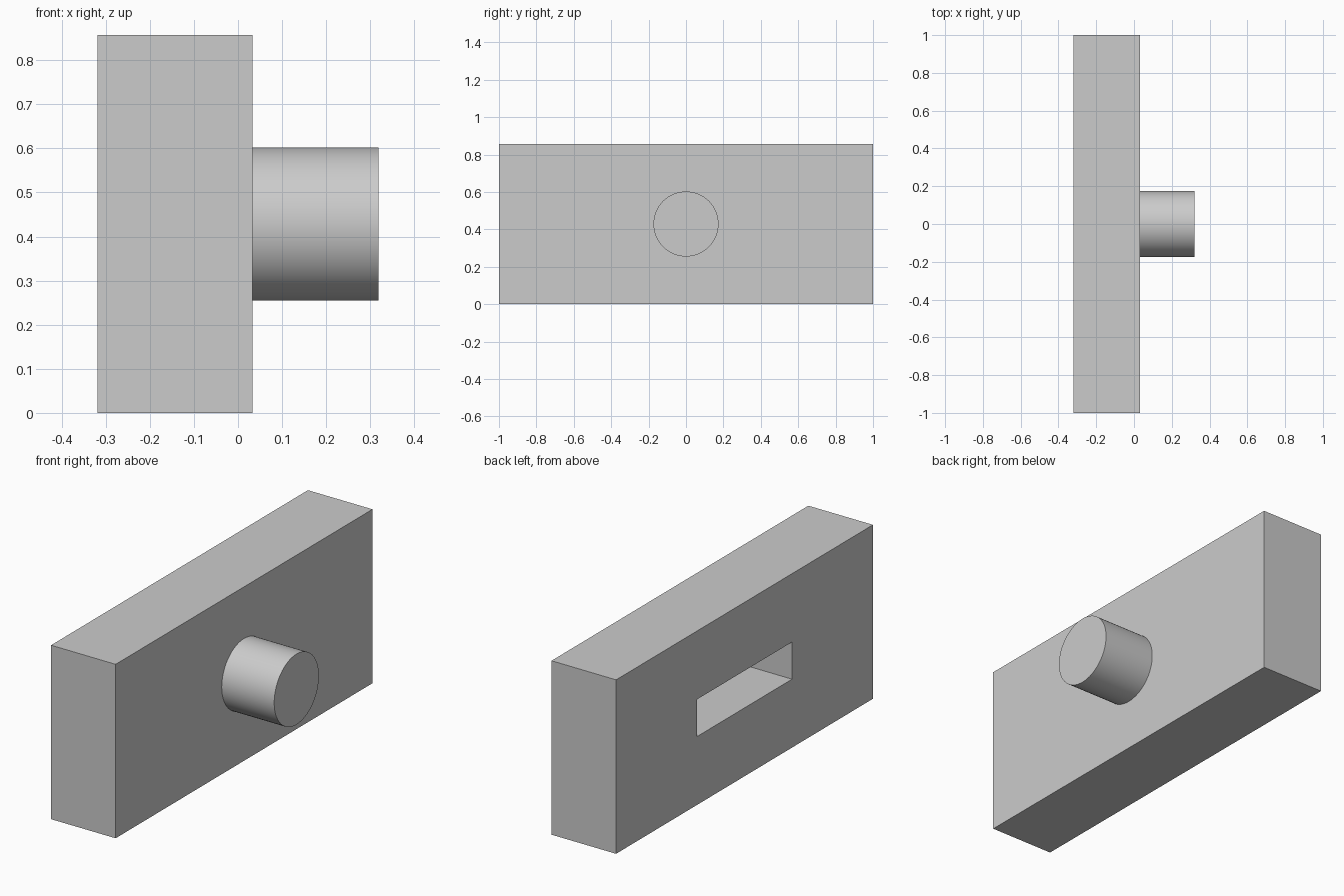
import bpy
import bmesh
from math import radians
from mathutils import Matrix, Vector

if "Cube" in bpy.data.objects:
    bpy.data.objects.remove(bpy.data.objects["Cube"], do_unlink=True)

UNIT = 2 / 7
HEIGHT = 3 * UNIT
MID_Z = HEIGHT / 2
BACK_X, FACE_X, TIP_X = -0.319, 0.033, 0.319
STUD_RADIUS = 0.174
SLOT_HALF_LENGTH, SLOT_HALF_HEIGHT = 0.37, 0.0915
SLOT_DEPTH = UNIT

grey = bpy.data.materials.new("light_grey")
grey.use_nodes = True
colour = (0.6, 0.6, 0.6, 1)
grey.diffuse_color = colour
grey.node_tree.nodes["Principled BSDF"].inputs["Base Color"].default_value = colour


def add_object(name, bm):
    bmesh.ops.recalc_face_normals(bm, faces=bm.faces[:])
    mesh = bpy.data.meshes.new(name)
    bm.to_mesh(mesh)
    bm.free()
    mesh.materials.append(grey)
    obj = bpy.data.objects.new(name, mesh)
    bpy.context.collection.objects.link(obj)
    return obj


# Block
bm = bmesh.new()
size = Vector((FACE_X - BACK_X, 2, HEIGHT))
centre = Vector(((FACE_X + BACK_X) / 2, 0, MID_Z))
bmesh.ops.create_cube(bm, size=1, matrix=Matrix.Translation(centre) @ Matrix.Diagonal(size).to_4x4())

# Slot: inset the side face to the opening, then push it inward
side = min(bm.faces, key=lambda f: f.calc_center_median().x)
bmesh.ops.inset_individual(bm, faces=[side], thickness=0.1)
for v in side.verts:
    v.co.y = SLOT_HALF_LENGTH if v.co.y > 0 else -SLOT_HALF_LENGTH
    v.co.z = MID_Z + (SLOT_HALF_HEIGHT if v.co.z > MID_Z else -SLOT_HALF_HEIGHT)
floor = bmesh.ops.extrude_discrete_faces(bm, faces=[side])["faces"][0]
bmesh.ops.translate(bm, verts=floor.verts[:], vec=(SLOT_DEPTH, 0, 0))
add_object("slotted_block", bm)

# Round stud on the opposite side
bm = bmesh.new()
place = Matrix.Translation(((FACE_X + TIP_X) / 2, 0, MID_Z)) @ Matrix.Rotation(radians(90), 4, "Y")
bmesh.ops.create_cone(bm, cap_ends=True, segments=64, radius1=STUD_RADIUS,
                      radius2=STUD_RADIUS, depth=TIP_X - FACE_X, matrix=place)
stud = add_object("round_stud", bm)
bpy.ops.object.select_all(action="DESELECT")
stud.select_set(True)
bpy.context.view_layer.objects.active = stud
bpy.ops.object.shade_smooth_by_angle(angle=radians(30))
